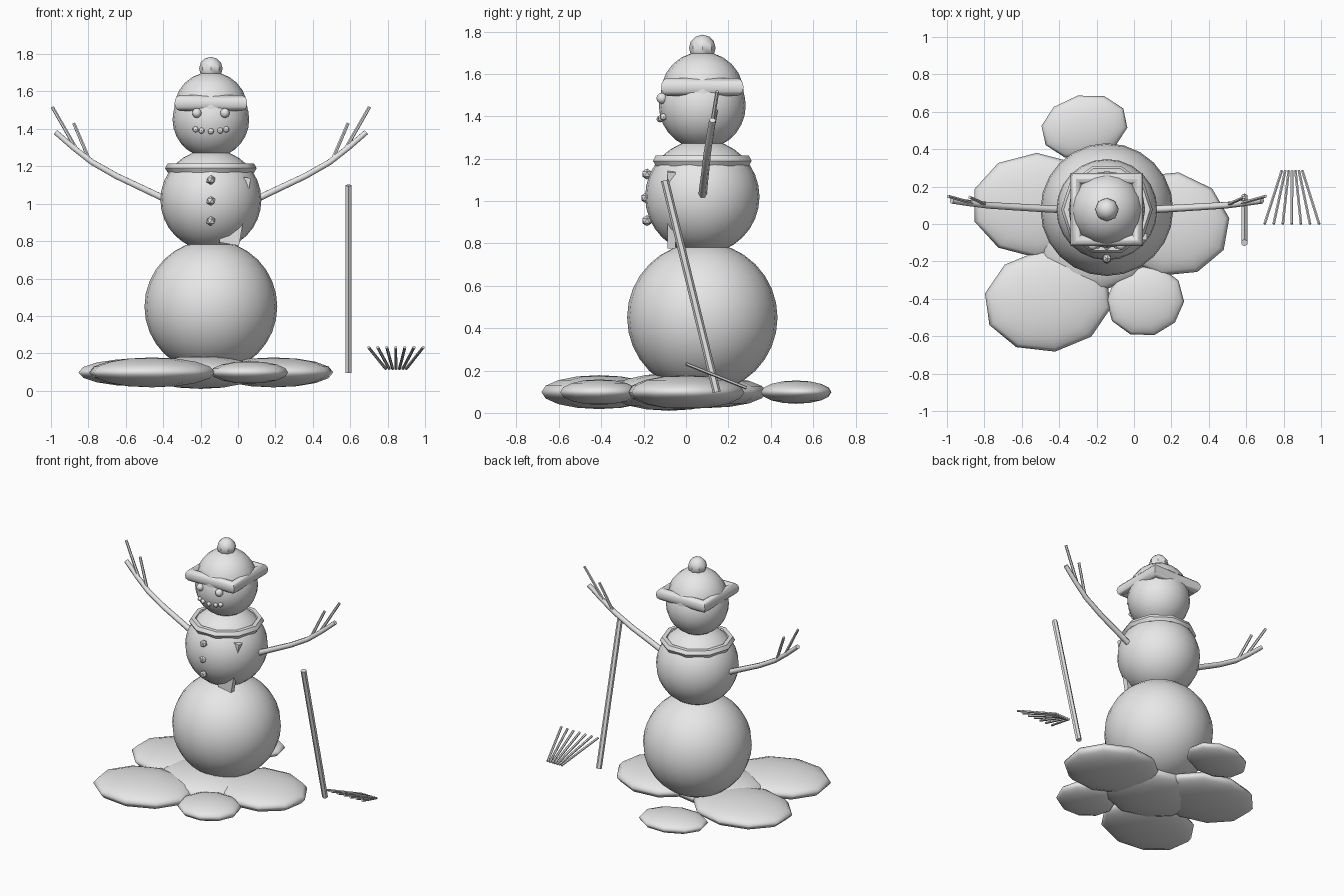
import bpy, math
from mathutils import Vector

if "Cube" in bpy.data.objects:
    bpy.data.objects.remove(bpy.data.objects["Cube"])

CX, CY = -0.145, 0.077          # axis of the snowman
grey = bpy.data.materials.new("light_grey")
grey.diffuse_color = (0.8, 0.8, 0.8, 1)
grey.use_nodes = True
grey.node_tree.nodes["Principled BSDF"].inputs["Base Color"].default_value = grey.diffuse_color


def finish(name, smooth=None):
    ob = bpy.context.object
    ob.name = name
    ob.data.materials.append(grey)
    if smooth:
        bpy.ops.object.shade_smooth_by_angle(angle=math.radians(smooth))
    return ob


def ball(name, loc, r, seg=20, rings=14, scale=(1, 1, 1), spin=0, smooth=40):
    bpy.ops.mesh.primitive_uv_sphere_add(segments=seg, ring_count=rings, radius=r,
                                         location=loc, rotation=(0, 0, math.radians(spin)))
    ob = finish(name, smooth)
    ob.scale = scale
    return ob


def rod(name, a, b, r1, r2, sides=6):
    a, b = Vector(a), Vector(b)
    d = b - a
    bpy.ops.mesh.primitive_cone_add(vertices=sides, radius1=r1, radius2=r2, depth=d.length,
                                    location=(a + b) / 2,
                                    rotation=d.to_track_quat('Z', 'Y').to_euler())
    return finish(name)


def ring(name, z, major, minor, seg, sides, spin=0):
    bpy.ops.mesh.primitive_torus_add(location=(CX, CY, z), rotation=(0, 0, math.radians(spin)),
                                     major_radius=major, minor_radius=minor,
                                     major_segments=seg, minor_segments=sides)
    return finish(name, 35)


# snow mounds: x, y, half width, half depth, half height, spin
mounds = [(-0.46, -0.41, 0.345, 0.275, 0.08, 8), (0.06, -0.41, 0.21, 0.19, 0.06, 15),
          (0.19, 0.0, 0.325, 0.28, 0.08, -10), (-0.52, 0.1, 0.35, 0.28, 0.075, 0),
          (-0.265, 0.52, 0.235, 0.17, 0.055, 12), (-0.2, -0.08, 0.32, 0.28, 0.088, 5)]
for i, (x, y, w, d, h, spin) in enumerate(mounds):
    ball(f"snow_mound_{i + 1}", (x, y, 0.098), 1, 10, 8, (w, d, h), spin, 50)

# body
ball("lower_body", (CX, CY, 0.45), 0.355, 24, 16)
ball("torso", (CX, CY, 1.02), 0.27, 24, 16)
ball("head", (CX, CY, 1.45), 0.205, 20, 14)

# hat
ball("hat_crown", (CX, CY, 1.508), 0.196, 16, 12)
ring("hat_brim", 1.538, 0.233, 0.042, 4, 12, 45)
ball("hat_bobble", (CX, CY, 1.722), 0.063, 8, 6)

# scarf collar and its hanging tail
ring("scarf_collar", 1.19, 0.217, 0.028, 10, 6)
tilt = math.radians(10)
up = Vector((math.sin(tilt), 0, math.cos(tilt)))
side = Vector((math.cos(tilt), 0, -math.sin(tilt)))
corner = Vector((0.005, -0.068, 0.775))
bpy.ops.mesh.primitive_cube_add(size=1, location=corner + up * 0.183 - side * 0.0535,
                                rotation=(0, tilt, 0))
finish("scarf_tail").scale = (0.107, 0.037, 0.366)

# face
for x in (-0.22, -0.07):
    ball("eye", (x, -0.113, 1.485), 0.026, 10, 8)
for i, dx in enumerate((-0.082, -0.05, 0, 0.05, 0.082)):
    ball("mouth_pebble", (CX + dx, CY - 0.2 + dx * dx * 2.5, 1.387 + dx * dx * 1.5),
         0.016, 8, 6)

# buttons
for z, y in ((1.127, -0.184), (1.015, -0.188), (0.907, -0.184)):
    bpy.ops.mesh.primitive_ico_sphere_add(subdivisions=1, radius=0.026, location=(CX, y, z))
    finish("button")

# arms: bent branch with two twigs, mirrored across the body axis
branch = [(0.1, 0.078, 1.025), (0.22, 0.084, 1.082), (0.36, 0.092, 1.148),
          (0.49, 0.1, 1.222), (0.59, 0.112, 1.3), (0.685, 0.125, 1.382)]
twigs = [((0.505, 0.105, 1.235), (0.588, 0.143, 1.43)),
         ((0.57, 0.11, 1.285), (0.703, 0.148, 1.517))]
for label, flip in (("right", False), ("left", True)):
    def place(p):
        return (2 * CX - p[0], p[1], p[2]) if flip else p
    curve = bpy.data.curves.new(f"{label}_arm", 'CURVE')
    curve.dimensions = '3D'
    curve.bevel_depth = 0.02
    curve.bevel_resolution = 1
    curve.use_fill_caps = True
    spline = curve.splines.new('POLY')
    spline.points.add(len(branch) - 1)
    for i, p in enumerate(branch):
        spline.points[i].co = (*place(p), 1)
        spline.points[i].radius = 1 - 0.04 * i
    curve.materials.append(grey)
    bpy.context.collection.objects.link(bpy.data.objects.new(f"{label}_arm", curve))
    for a, b in twigs:
        rod(f"{label}_twig", place(a), place(b), 0.01, 0.009)

# rake: leaning handle and a separate fan of tines
rod("rake_handle", (0.59, 0.145, 0.098), (0.59, -0.1, 1.098), 0.019, 0.019)
for i in range(7):
    t = i / 6
    rod("rake_tine", (0.79 + 0.11 * t, 0.285, 0.118), (0.698 + 0.292 * t, 0.0, 0.232),
        0.008, 0.008)
